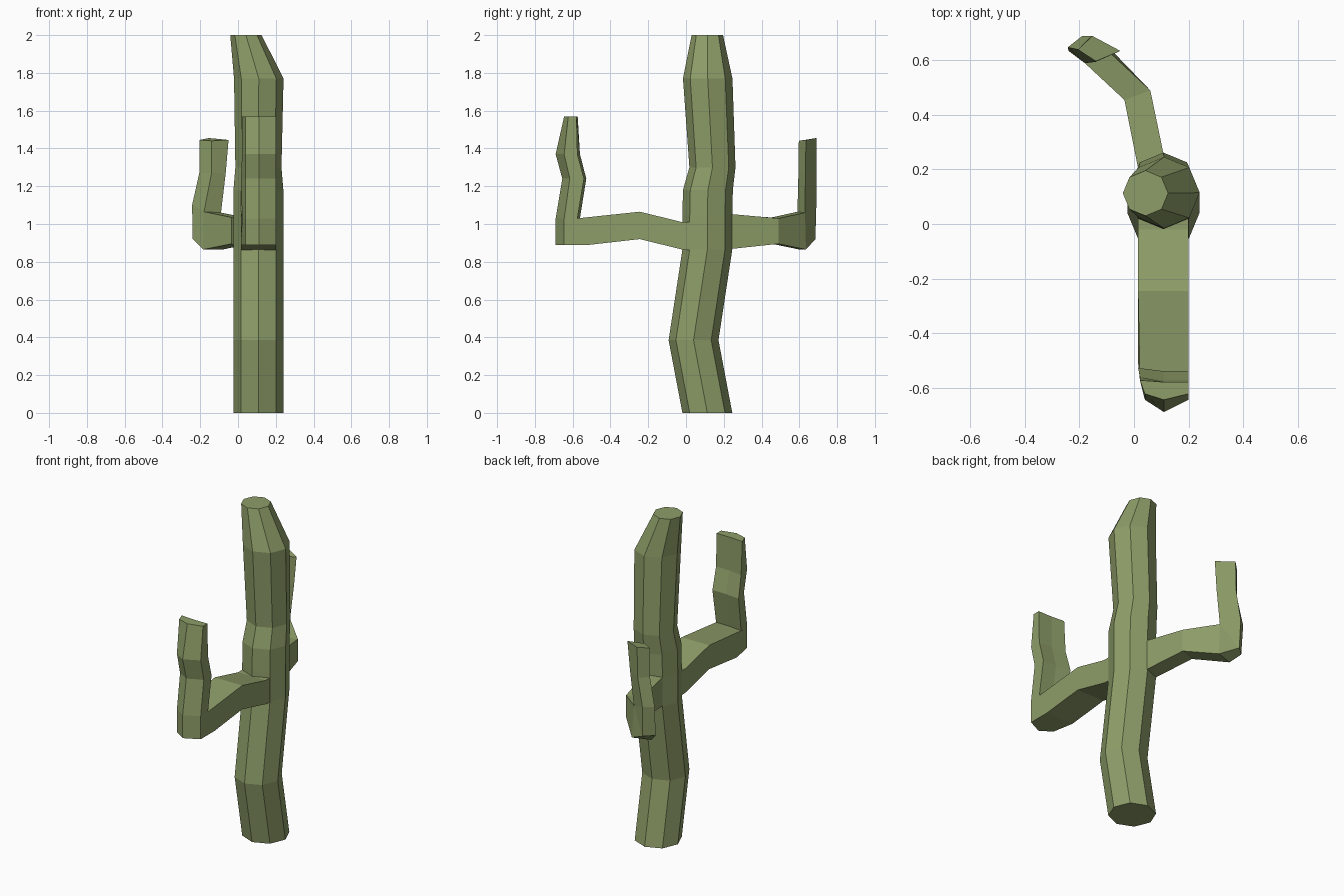
import bpy, bmesh
from math import cos, sin, pi

green = bpy.data.materials.new("cactus_green")
green.diffuse_color = (0.27, 0.34, 0.14, 1)


def loft(name, rings):
    """Skin a closed tube through rings of equal vertex count."""
    bm = bmesh.new()
    loops = [[bm.verts.new(p) for p in ring] for ring in rings]
    n = len(loops[0])
    for a, b in zip(loops, loops[1:]):
        for i in range(n):
            j = (i + 1) % n
            bm.faces.new((a[i], a[j], b[j], b[i]))
    bm.faces.new(loops[0][::-1])
    bm.faces.new(loops[-1])
    bmesh.ops.remove_doubles(bm, verts=bm.verts[:], dist=0.0005)
    bmesh.ops.recalc_face_normals(bm, faces=bm.faces[:])
    mesh = bpy.data.meshes.new(name)
    bm.to_mesh(mesh)
    bm.free()
    mesh.materials.append(green)
    obj = bpy.data.objects.new(name, mesh)
    bpy.context.collection.objects.link(obj)
    return obj


# Trunk: octagonal rings (z, centre x, centre y, radius)
trunk = [(0, .108, .113, .132), (.385, .108, .04, .132), (.865, .108, .113, .132),
         (1.04, .108, .113, .132), (1.18, .108, .116, .132), (1.3, .108, .14, .122),
         (1.77, .11, .115, .131), (2.0, .042, .113, .083)]
loft("trunk", [[(cx + r * cos(i * pi / 4), cy + r * sin(i * pi / 4), z)
                for i in range(8)] for z, cx, cy, r in trunk])


# Front arm: inner (y, z), outer (y, z), outer side setback, outer left x
def front_ring(yi, zi, yo, zo, back, xl):
    return [(.015 if yi > -.57 else .022, yi + back * .3, zi), (.11, yi, zi), (.2, yi, zi),
            (.2, yo + back, zo), (.11, yo, zo), (xl, yo + back, zo)]


front = [(.03, 1.01, .03, .86, 0, .015), (-.02, 1.01, -.02, .865, 0, .015),
         (-.245, 1.065, -.245, .92, 0, .015), (-.575, 1.03, -.51, .89, 0, .015),
         (-.575, 1.03, -.69, .89, .045, .04), (-.575, 1.03, -.69, 1.03, .045, .04),
         (-.54, 1.24, -.655, 1.24, .04, .04), (-.575, 1.37, -.69, 1.37, .045, .04),
         (-.58, 1.57, -.645, 1.57, .022, .04)]
loft("front_arm", [front_ring(*r) for r in front])

# Back arm: four-sided rings, curving left and then turning upward
inner_l, inner_r = (-.18, .59, 1.065), (-.09, .63, 1.06)
loft("back_arm", [
    [(.022, .17, 1.045), (.118, .21, 1.055), (.118, .21, .865), (.022, .17, .865)],
    [(-.035, .455, 1.035), (.06, .49, 1.03), (.06, .49, .895), (-.035, .455, .895)],
    [inner_l, inner_r, (-.08, .635, .865), (-.185, .6, .865)],
    [inner_l, inner_r, (-.185, .685, .92), (-.24, .635, .92)],
    [inner_l, inner_r, (-.19, .69, 1.1), (-.243, .648, 1.1)],
    [(-.14, .595, 1.27), (-.065, .632, 1.27), (-.158, .69, 1.27), (-.205, .64, 1.27)],
    [(-.14, .597, 1.44), (-.05, .635, 1.445), (-.153, .69, 1.455), (-.205, .64, 1.445)],
])
